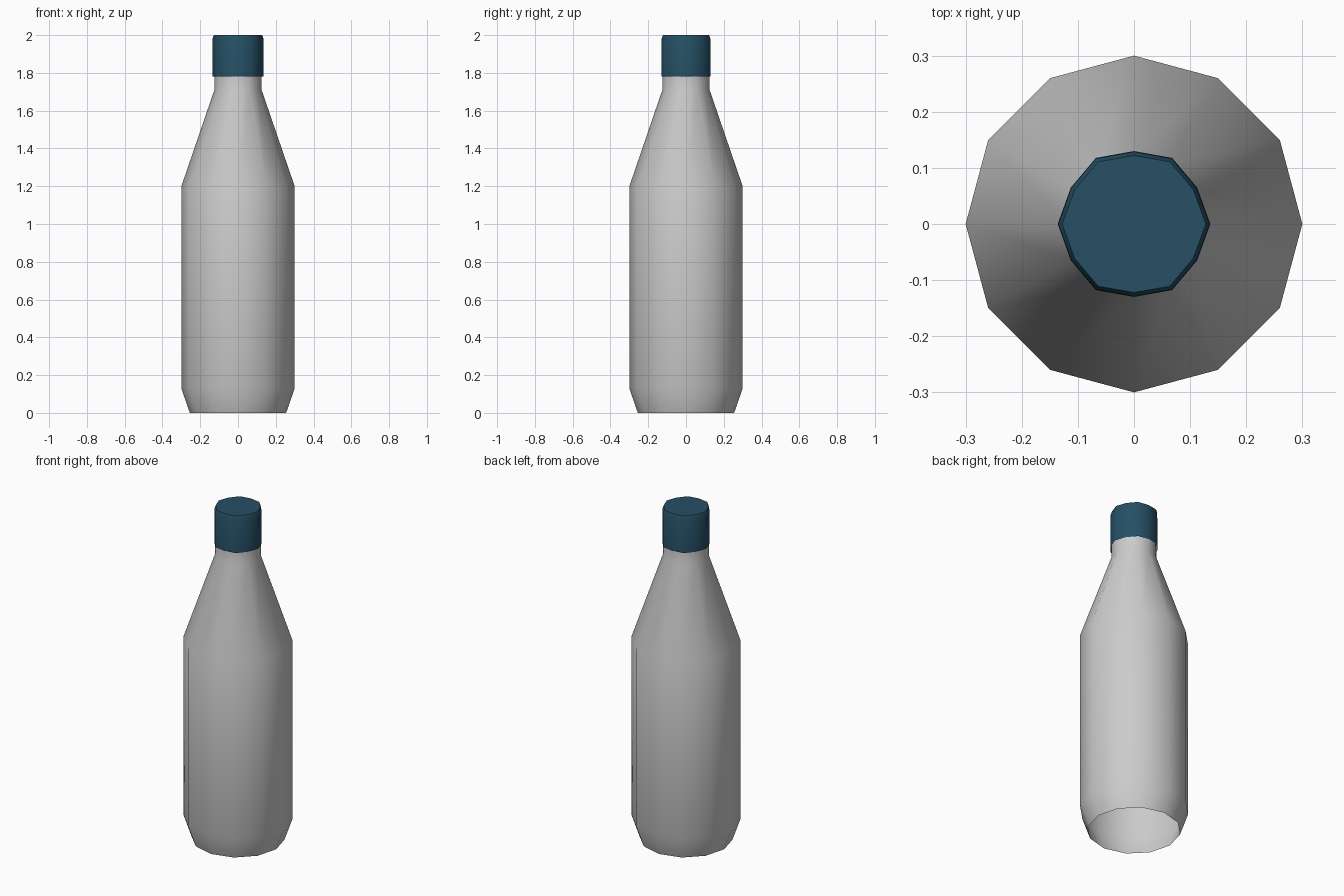
import bpy, bmesh
from math import cos, sin, pi, radians

if "Cube" in bpy.data.objects:
    bpy.data.objects.remove(bpy.data.objects["Cube"])

SIDES = 12


def lathe(name, profile, groove=0.0, close_top=False, angle=45):
    """Spin (radius, z) points; groove pulls in every second corner."""
    bm = bmesh.new()
    rings = []
    for r, z in profile:
        ring = []
        for i in range(SIDES):
            a = 2 * pi * i / SIDES
            ri = r - groove * (i % 2)
            ring.append(bm.verts.new((ri * cos(a), ri * sin(a), z)))
        rings.append(ring)
    for low, high in zip(rings, rings[1:]):
        for i in range(SIDES):
            j = (i + 1) % SIDES
            bm.faces.new((low[i], low[j], high[j], high[i]))
    if close_top:
        bm.faces.new(rings[-1])
    mesh = bpy.data.meshes.new(name)
    bm.to_mesh(mesh)
    bm.free()
    obj = bpy.data.objects.new(name, mesh)
    bpy.context.collection.objects.link(obj)
    bpy.ops.object.select_all(action='DESELECT')
    obj.select_set(True)
    bpy.context.view_layer.objects.active = obj
    bpy.ops.object.shade_smooth_by_angle(angle=radians(angle))
    return obj


# Bottle body: open base, straight wall, sloping shoulder, short neck
lathe("bottle_body", [(0.255, 0), (0.30, 0.13), (0.30, 1.20),
                      (0.125, 1.71), (0.125, 1.80)])

# Cap: grooved wall with a small bevel below the flat top
cap = lathe("cap", [(0.136, 1.78), (0.135, 1.98), (0.128, 2.0)],
            groove=0.006, close_top=True)
mat = bpy.data.materials.new("cap_blue")
mat.diffuse_color = (0.019, 0.08, 0.13, 1)
mat.use_nodes = True
mat.node_tree.nodes["Principled BSDF"].inputs["Base Color"].default_value = mat.diffuse_color
cap.data.materials.append(mat)
